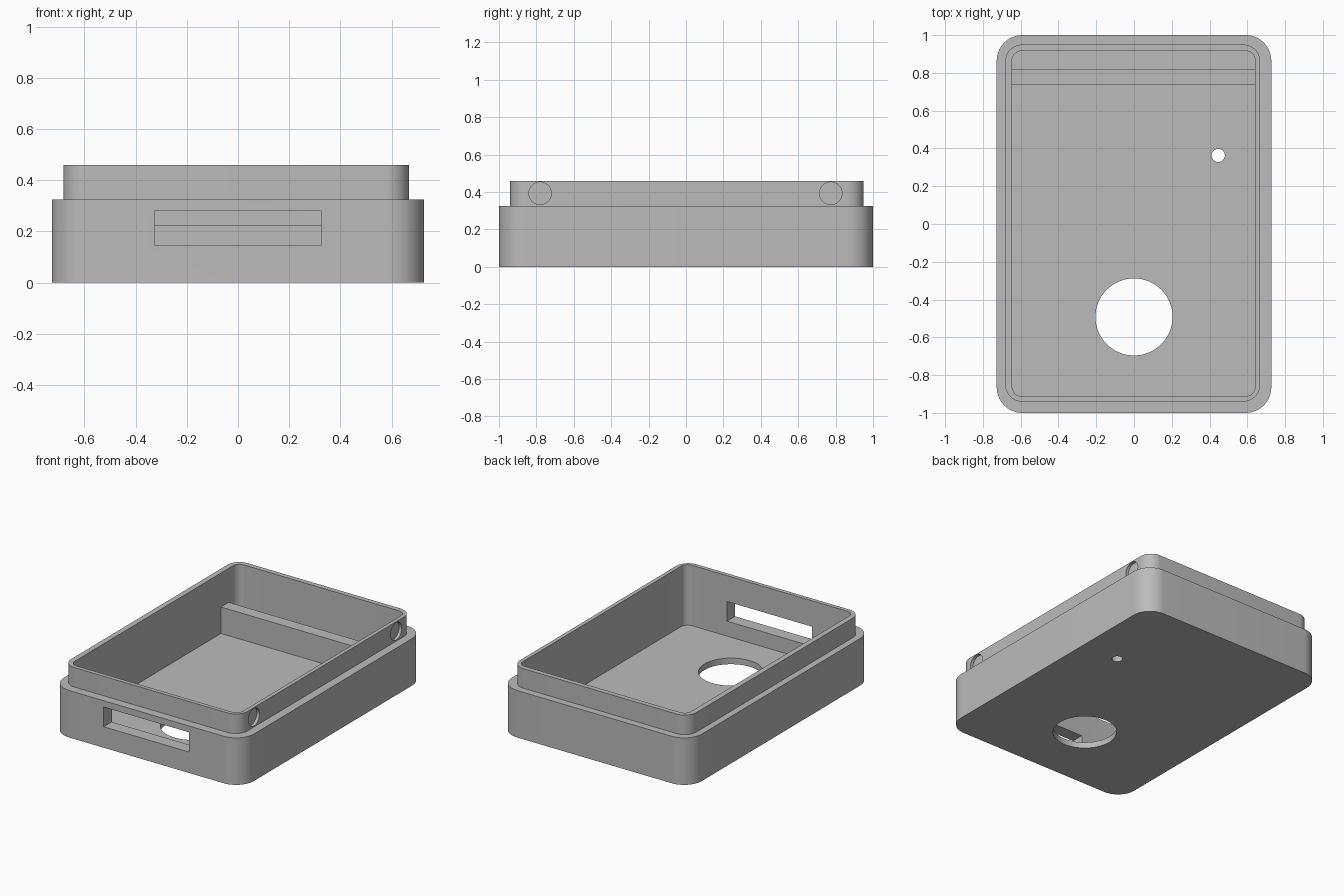
import bpy, bmesh, math
from mathutils import Matrix, Vector

if "Cube" in bpy.data.objects:
    bpy.data.objects.remove(bpy.data.objects["Cube"], do_unlink=True)

grey = bpy.data.materials.new("plain grey")
grey.use_nodes = True
colour = (0.5, 0.5, 0.5, 1)
grey.diffuse_color = colour
grey.node_tree.nodes["Principled BSDF"].inputs["Base Color"].default_value = colour


def finish(name, bm):
    mesh = bpy.data.meshes.new(name)
    bmesh.ops.recalc_face_normals(bm, faces=bm.faces)
    bm.to_mesh(mesh)
    bm.free()
    mesh.materials.append(grey)
    obj = bpy.data.objects.new(name, mesh)
    bpy.context.collection.objects.link(obj)
    return obj


def rounded_block(name, x0, x1, y0, y1, z0, z1, radius=0, steps=14):
    """Upright block whose vertical corners are rounded."""
    bm = bmesh.new()
    corners = [(x1, y1, -1, -1), (x0, y1, 1, -1), (x0, y0, 1, 1), (x1, y0, -1, 1)]
    verts = []
    for i, (x, y, sx, sy) in enumerate(corners):
        for k in range(steps + 1 if radius else 1):
            a = math.pi / 2 * (i + k / steps)
            verts.append(bm.verts.new((x + radius * (sx + math.cos(a)),
                                       y + radius * (sy + math.sin(a)), z0)))
    base = bm.faces.new(verts)
    top = bmesh.ops.extrude_face_region(bm, geom=[base])["geom"]
    bmesh.ops.translate(bm, vec=(0, 0, z1 - z0),
                        verts=[g for g in top if isinstance(g, bmesh.types.BMVert)])
    return finish(name, bm)


def cylinder(name, centre, radius, depth, axis="Z"):
    bm = bmesh.new()
    turn = Matrix.Rotation(math.pi / 2, 4, "Y") if axis == "X" else Matrix()
    bmesh.ops.create_cone(bm, cap_ends=True, segments=64, radius1=radius, radius2=radius,
                          depth=depth, matrix=Matrix.Translation(Vector(centre)) @ turn)
    return finish(name, bm)


def combine(target, other, operation):
    """Apply a boolean and remove the helper."""
    mod = target.modifiers.new(other.name, "BOOLEAN")
    mod.object, mod.operation, mod.solver = other, operation, "EXACT"
    bpy.context.view_layer.update()
    graph = bpy.context.evaluated_depsgraph_get()
    mesh = bpy.data.meshes.new_from_object(target.evaluated_get(graph))
    target.modifiers.clear()
    target.data = mesh
    bpy.data.objects.remove(other, do_unlink=True)


# Outer body with the raised lip
case = rounded_block("case_shell", -0.727, 0.727, -1, 1, 0, 0.325, 0.136)
combine(case, rounded_block("lip", -0.682, 0.668, -0.94, 0.95, 0.1, 0.46, 0.09), "UNION")

# Cavity, then the cross rib standing on the floor
combine(case, rounded_block("cavity", -0.645, 0.641, -0.912, 0.916, 0.042, 0.6, 0.05), "DIFFERENCE")
combine(case, rounded_block("rib", -0.66, 0.655, 0.735, 0.82, 0.02, 0.225), "UNION")

# Front slot and the two floor holes
combine(case, rounded_block("slot", -0.327, 0.325, -1.1, -0.85, 0.145, 0.281), "DIFFERENCE")
combine(case, cylinder("large_hole", (0, -0.492, 0), 0.204, 0.3), "DIFFERENCE")
combine(case, cylinder("small_hole", (0.446, 0.363, 0), 0.035, 0.3), "DIFFERENCE")

# Shallow round recesses in the side of the lip
for y in (-0.78, 0.774):
    combine(case, cylinder("recess", (0.698, y, 0.393), 0.06, 0.1, "X"), "DIFFERENCE")

bpy.ops.object.select_all(action="DESELECT")
case.select_set(True)
bpy.context.view_layer.objects.active = case
bpy.ops.object.shade_smooth_by_angle(angle=math.radians(30))
